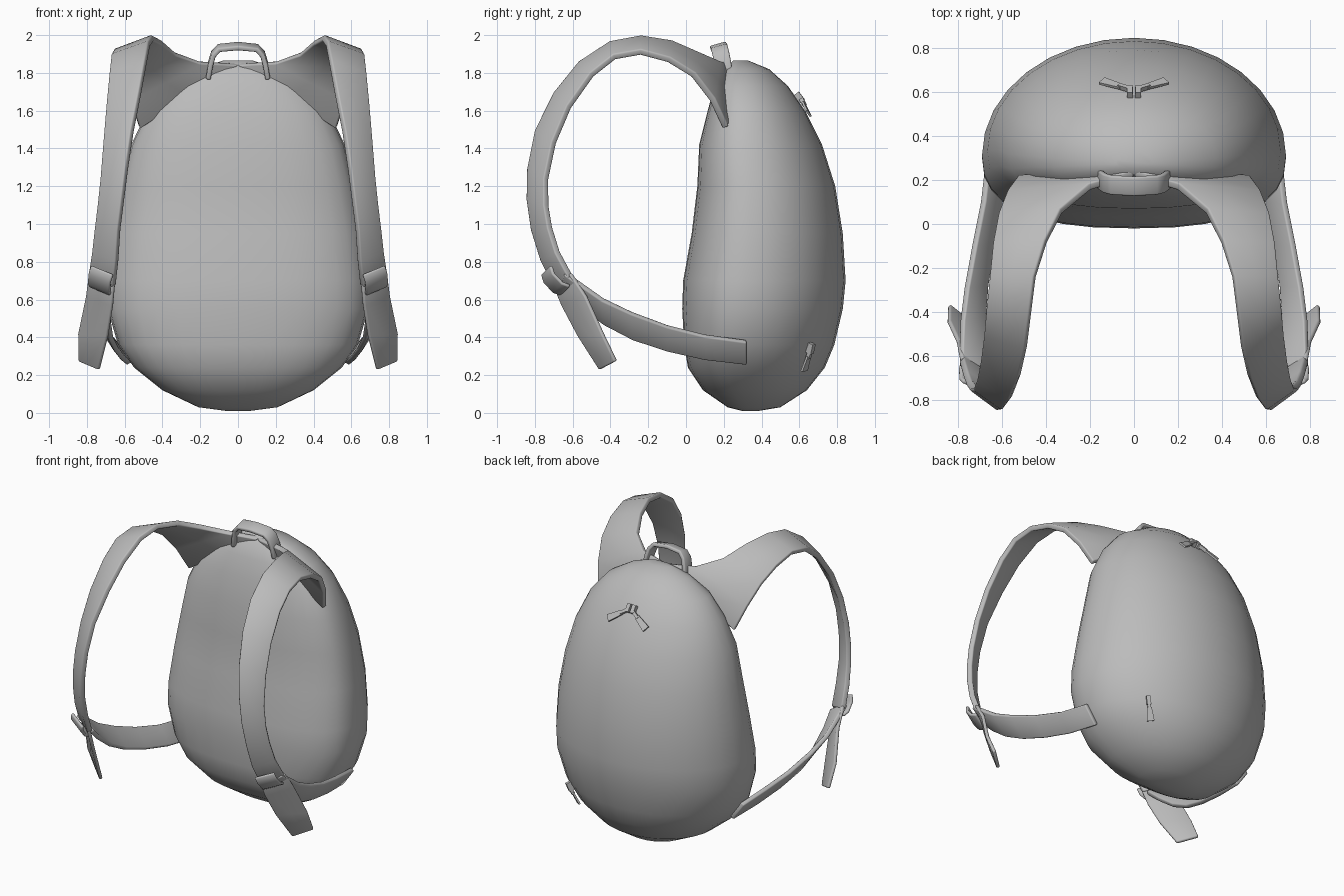
import bpy, bmesh, math
from mathutils import Vector, Matrix
from mathutils.bvhtree import BVHTree

cube = bpy.data.objects.get("Cube")
if cube:
    bpy.data.objects.remove(cube, do_unlink=True)

grey = bpy.data.materials.new("plain grey")
grey.use_nodes = True
grey.diffuse_color = (0.5, 0.5, 0.5, 1)
grey.node_tree.nodes["Principled BSDF"].inputs["Base Color"].default_value = (0.5, 0.5, 0.5, 1)


def finish(bm, name, mirror=False, thick=0, bevel=0, smooth=35):
    bmesh.ops.recalc_face_normals(bm, faces=bm.faces)
    mesh = bpy.data.meshes.new(name)
    bm.to_mesh(mesh)
    bm.free()
    mesh.materials.append(grey)
    ob = bpy.data.objects.new(name, mesh)
    bpy.context.collection.objects.link(ob)
    bpy.ops.object.select_all(action='DESELECT')
    ob.select_set(True)
    bpy.context.view_layer.objects.active = ob
    bpy.ops.object.shade_smooth_by_angle(angle=math.radians(smooth))
    if thick:
        mod = ob.modifiers.new("thickness", 'SOLIDIFY')
        mod.thickness, mod.offset = thick, 0
    if bevel:
        mod = ob.modifiers.new("soft edges", 'BEVEL')
        mod.width, mod.segments, mod.angle_limit = bevel, 2, math.radians(50)
    if mirror:
        ob.modifiers.new("mirror", 'MIRROR')
    return ob


def loft(bm, rows, closed=False):
    """Skin quads between successive rows of points."""
    rows = [[bm.verts.new(p) for p in row] for row in rows]
    n = len(rows[0])
    for a, b in zip(rows, rows[1:]):
        for i in range(n if closed else n - 1):
            j = (i + 1) % n
            bm.faces.new((a[i], a[j], b[j], b[i]))
    return rows


def ribbon(name, edges, thick, mirror=True, bevel=0.008):
    """Band between two edge paths, given as pairs of points."""
    bm = bmesh.new()
    loft(bm, [[Vector(a).lerp(Vector(b), t) for t in (0, 0.5, 1)] for a, b in edges])
    return finish(bm, name, mirror, thick, bevel, 50)


def block(bm, centre, u, v, size, taper=1):
    """Box aligned to directions u and v, optionally wider at the far u end."""
    u = Vector(u).normalized()
    v = Vector(v)
    v = (v - u * v.dot(u)).normalized()
    rot = Matrix((u, v, u.cross(v))).transposed()
    made = bmesh.ops.create_cube(bm, size=1)["verts"]
    for vert in made:
        p = vert.co * 1
        p.y *= taper if p.x > 0 else 1
        vert.co = Vector(centre) + rot @ Vector([p[i] * size[i] for i in range(3)])


# Bag body: height, half width, near and far depth of each ring
rings = [(0.01, 0.06, 0.30, 0.38), (0.03, 0.21, 0.22, 0.50), (0.12, 0.40, 0.09, 0.64),
         (0.24, 0.55, 0.01, 0.735), (0.36, 0.635, -0.01, 0.785), (0.55, 0.69, -0.02, 0.83),
         (0.70, 0.69, -0.015, 0.845), (0.95, 0.665, 0.03, 0.83), (1.20, 0.62, 0.06, 0.79),
         (1.42, 0.565, 0.07, 0.72), (1.60, 0.48, 0.115, 0.63), (1.73, 0.37, 0.15, 0.54),
         (1.82, 0.22, 0.20, 0.44), (1.865, 0.08, 0.25, 0.33)]
SIDES = 32


def ring(z, w, near, far):
    mid = near + (far - near) * 0.38
    pts = []
    for i in range(SIDES):
        a = math.tau * i / SIDES
        c, s = math.cos(a), math.sin(a)
        k = 1.0 if s > 0 else 0.8
        x = math.copysign(abs(c) ** k, c) * w
        y = mid + math.copysign(abs(s) ** k, s) * ((far - mid) if s > 0 else (mid - near))
        pts.append((x, y, z))
    return pts


bm = bmesh.new()
rows = loft(bm, [ring(*r) for r in rings], closed=True)
bm.faces.new(rows[0])
bm.faces.new(rows[-1])
bmesh.ops.recalc_face_normals(bm, faces=bm.faces)
surface = BVHTree.FromBMesh(bm)
finish(bm, "bag_body", smooth=80)

# Padded shoulder straps: inner edge, outer edge
ribbon("shoulder_straps", [
    ((0.00, 0.23, 1.845), (0.52, 0.21, 1.51)), ((0.20, 0.17, 1.855), (0.57, 0.14, 1.66)),
    ((0.33, 0.06, 1.90), (0.61, 0.04, 1.79)), ((0.40, -0.08, 1.96), (0.635, -0.09, 1.87)),
    ((0.45, -0.24, 1.985), (0.65, -0.24, 1.91)), ((0.47, -0.40, 1.955), (0.665, -0.38, 1.885)),
    ((0.49, -0.56, 1.85), (0.675, -0.50, 1.79)), ((0.52, -0.69, 1.69), (0.69, -0.62, 1.62)),
    ((0.56, -0.79, 1.49), (0.705, -0.70, 1.43)), ((0.59, -0.83, 1.29), (0.72, -0.74, 1.24)),
    ((0.61, -0.833, 1.13), (0.735, -0.74, 1.10)), ((0.63, -0.81, 0.97), (0.75, -0.72, 0.98)),
    ((0.64, -0.76, 0.81), (0.765, -0.68, 0.85)), ((0.655, -0.69, 0.67), (0.785, -0.61, 0.72))], 0.035)

# Lower straps running from the bag sides to the buckles
ribbon("lower_straps", [
    ((0.575, 0.32, 0.26), (0.66, 0.32, 0.38)), ((0.605, 0.10, 0.285), (0.685, 0.10, 0.41)),
    ((0.64, -0.10, 0.33), (0.725, -0.10, 0.46)), ((0.67, -0.28, 0.39), (0.76, -0.29, 0.53)),
    ((0.68, -0.43, 0.47), (0.78, -0.44, 0.60)), ((0.675, -0.56, 0.57), (0.785, -0.57, 0.69)),
    ((0.66, -0.66, 0.66), (0.785, -0.64, 0.74))], 0.03)

# Loose strap tails below the buckles
ribbon("strap_tails", [
    ((0.655, -0.70, 0.68), (0.785, -0.61, 0.74)), ((0.665, -0.655, 0.57), (0.80, -0.53, 0.62)),
    ((0.69, -0.57, 0.41), (0.842, -0.44, 0.42)), ((0.735, -0.455, 0.23), (0.84, -0.37, 0.275))], 0.022)

# Square buckle frames with a domed centre bar
corners = [Vector(p) for p in ((0.80, -0.71, 0.81), (0.63, -0.78, 0.74),
                               (0.65, -0.68, 0.59), (0.81, -0.58, 0.67))]
centre = sum(corners, Vector()) / 4
across = corners[0] - corners[1]
along = corners[3] - corners[0]
out = along.cross(across).normalized()
out = -out if out.y > 0 else out
bm = bmesh.new()
face = bm.faces.new([bm.verts.new(p + out * 0.012) for p in corners])
bmesh.ops.inset_region(bm, faces=[face], thickness=0.027)
bmesh.ops.delete(bm, geom=[face], context='FACES_ONLY')
finish(bm, "buckle_frames", True, 0.035, 0.006)
bar = []
for t, lift in ((-0.38, 0), (-0.18, 0.022), (0.18, 0.022), (0.38, 0)):
    p = centre + along * t + out * lift
    bar.append((p - across * 0.34, p + across * 0.34))
ribbon("buckle_bars", bar, 0.02)

# Carry handle
arch = [(0.158, 0.205, 1.775), (0.145, 0.195, 1.85), (0.13, 0.185, 1.90), (0.10, 0.177, 1.932), (0, 0.172, 1.942)]
arch += [(-x, y, z) for x, y, z in arch[-2::-1]]
half = Vector((0, 0.043, 0.012))
ribbon("carry_handle", [(Vector(p) - half, Vector(p) + half) for p in arch], 0.026, False)


# Zip sliders with flared pull tabs resting on the bag surface
def zip_pull(name, start, end, slider, slide_dir, mirror):
    bm = bmesh.new()
    p, n, _, _ = surface.find_nearest(Vector(slider))
    block(bm, p + n * 0.015, slide_dir, n.cross(Vector(slide_dir)), (0.055, 0.026, 0.035))
    a, na, _, _ = surface.find_nearest(Vector(start))
    b, nb, _, _ = surface.find_nearest(Vector(end))
    a, b = a + na * 0.02, b + nb * 0.025
    side = (b - a).cross(na)
    block(bm, a.lerp(b, 0.6), b - a, side, ((b - a).length * 0.8, 0.03, 0.012), 1.6)
    block(bm, a.lerp(b, 0.1), b - a, side, ((b - a).length * 0.4, 0.02, 0.022))
    finish(bm, name, mirror)


zip_pull("top_zip_pulls", (0.035, 0.60, 1.64), (0.14, 0.62, 1.57), (0.017, 0.58, 1.655), (0, 0.6, -0.8), True)
zip_pull("side_zip_pull", (0.42, 0.645, 0.325), (0.38, 0.615, 0.235), (0.43, 0.655, 0.345), (0.3, 0.2, 0.9), False)
